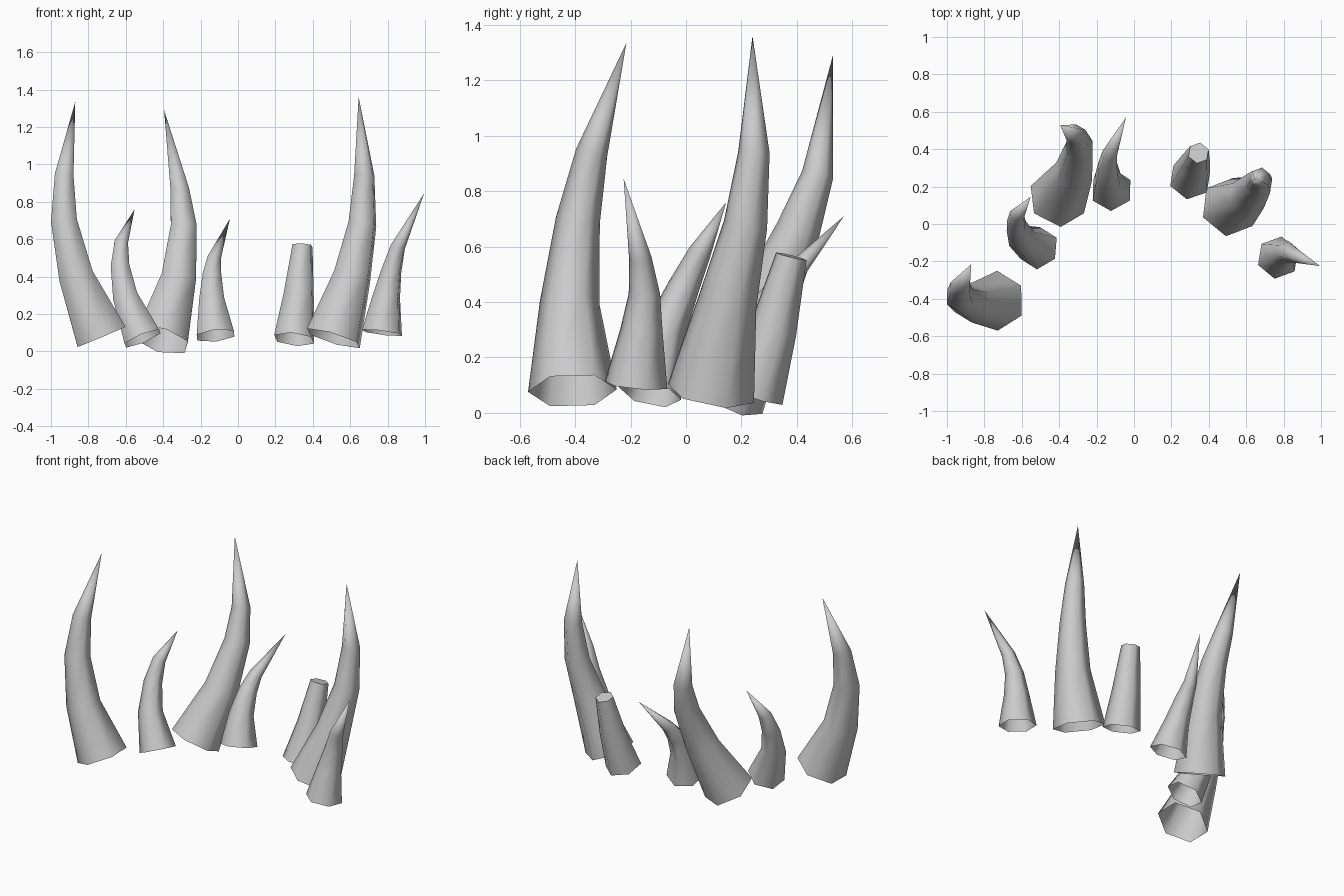
import bpy
import bmesh
import math
from mathutils import Vector

cube = bpy.data.objects.get("Cube")
if cube:
    bpy.data.objects.remove(cube, do_unlink=True)

# Single bone-grey material
horn_material = bpy.data.materials.new("bone grey")
horn_material.use_nodes = True
colour = (0.6, 0.6, 0.6, 1)
horn_material.diffuse_color = colour
horn_material.node_tree.nodes["Principled BSDF"].inputs["Base Color"].default_value = colour

SIDES = 6
HORN_TAPER = (1, 0.67, 0.5, 0.36, 0)
STUMP_TAPER = (1, 0.75, 0.5)


def path_direction(path, index):
    """Averaged direction of the path at one of its points."""
    before = path[max(index - 1, 0)]
    here = path[index]
    after = path[min(index + 1, len(path) - 1)]
    return ((here - before).normalized() + (after - here).normalized()).normalized()


def add_ring(bm, centre, direction, radius, turn):
    """Hexagon of vertices square to the given direction."""
    towards = Vector((math.cos(turn), math.sin(turn), 0))
    across = (towards - direction * towards.dot(direction)).normalized()
    side = direction.cross(across)
    ring = []
    for step in range(SIDES):
        angle = math.tau * step / SIDES
        offset = across * math.cos(angle) + side * math.sin(angle)
        ring.append(bm.verts.new(centre + offset * radius))
    return ring


def build_horn(name, base_radius, turn_degrees, points, taper=HORN_TAPER):
    """Tapered hexagonal tube along a path, open below, pointed or capped above."""
    path = [Vector(point) for point in points]
    turn = math.radians(turn_degrees)
    bm = bmesh.new()
    previous = None
    for index, (centre, scale) in enumerate(zip(path, taper)):
        if scale == 0:
            tip = bm.verts.new(centre)
            for step in range(SIDES):
                bm.faces.new((previous[step], previous[(step + 1) % SIDES], tip))
            previous = None
            break
        ring = add_ring(bm, centre, path_direction(path, index), base_radius * scale, turn)
        if previous:
            for step in range(SIDES):
                following = (step + 1) % SIDES
                bm.faces.new((previous[step], previous[following], ring[following], ring[step]))
        previous = ring
    if previous:
        bm.faces.new(previous)

    mesh = bpy.data.meshes.new(name)
    bm.to_mesh(mesh)
    bm.free()
    mesh.materials.append(horn_material)
    horn = bpy.data.objects.new(name, mesh)
    bpy.context.collection.objects.link(horn)
    bpy.ops.object.select_all(action="DESELECT")
    horn.select_set(True)
    bpy.context.view_layer.objects.active = horn
    bpy.ops.object.shade_smooth_by_angle(angle=math.radians(65))
    return horn


# Tall horns
LARGE = 0.16
build_horn("right_front_tall_horn", LARGE, 90, [
    (-.73, -.41, .08), (-.865, -.42, .4), (-.93, -.39, .695), (-.93, -.34, .94), (-.87, -.215, 1.335)])
build_horn("right_back_tall_horn", LARGE, 90, [
    (-.41, .13, .06), (-.32, .28, .38), (-.29, .405, .66), (-.31, .475, .86), (-.395, .53, 1.29)])
build_horn("left_tall_horn", LARGE, 80, [
    (.51, .09, .07), (.61, .15, .4), (.665, .215, .68), (.675, .245, .94), (.645, .24, 1.36)])

# Short horns
SMALL = 0.115
build_horn("right_short_horn", SMALL, 90, [
    (-.51, -.13, .07), (-.6, -.08, .285), (-.63, -.01, .45), (-.625, .05, .58), (-.553, .145, .76)])
build_horn("back_short_horn", SMALL, 90, [
    (-.12, .18, .085), (-.14, .235, .27), (-.14, .305, .4), (-.13, .375, .49), (-.043, .57, .71)])
build_horn("left_short_horn", SMALL, 80, [
    (.77, -.18, .1), (.795, -.16, .3), (.82, -.15, .43), (.855, -.165, .56), (.995, -.225, .845)])

# Broken horn with a flat top
build_horn("broken_horn_stump", SMALL, 80, [
    (.3, .24, .065), (.325, .315, .3), (.345, .38, .565)], STUMP_TAPER)
